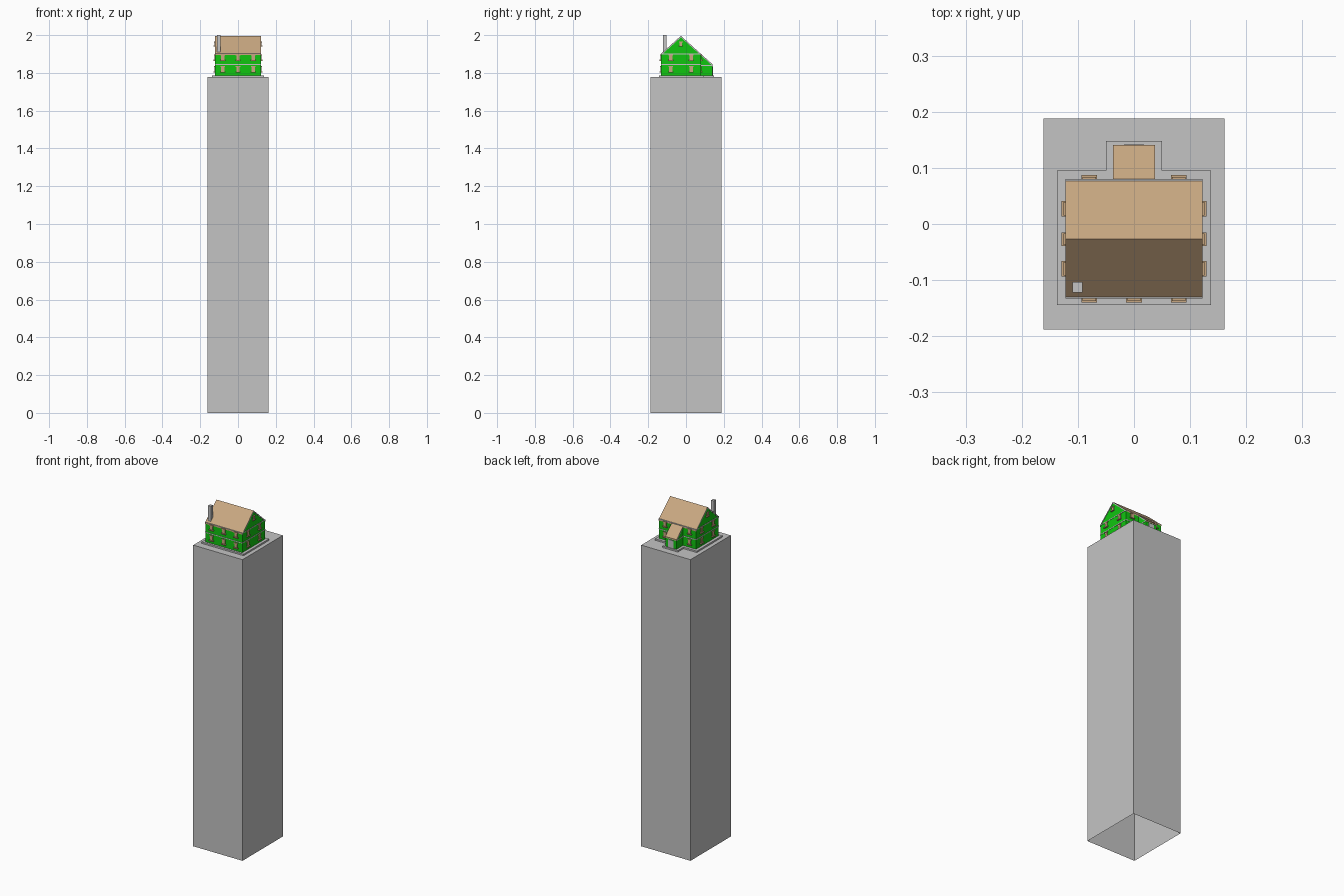
import bpy
import bmesh
from mathutils import Vector

cube = bpy.data.objects.get("Cube")
if cube:
    bpy.data.objects.remove(cube, do_unlink=True)


def material(name, rgb):
    m = bpy.data.materials.new(name)
    m.use_nodes = True
    m.diffuse_color = (*rgb, 1)
    m.node_tree.nodes["Principled BSDF"].inputs["Base Color"].default_value = (*rgb, 1)
    return m


GREY = material("stone grey", (0.55, 0.55, 0.55))
GREEN = material("wall green", (0.005, 0.56, 0.005))
TAN = material("roof tan", (0.58, 0.39, 0.22))


def finish(name, bm, mat):
    bmesh.ops.recalc_face_normals(bm, faces=bm.faces)
    mesh = bpy.data.meshes.new(name)
    bm.to_mesh(mesh)
    bm.free()
    mesh.materials.append(mat)
    ob = bpy.data.objects.new(name, mesh)
    bpy.context.collection.objects.link(ob)
    return ob


def prism(name, outline, axis, a, b, mat, open_start=False):
    """Extrude a 2D outline along x (outline is y, z) or z (outline is x, y)."""
    bm = bmesh.new()
    place = (lambda p: (a, *p)) if axis == "x" else (lambda p: (*p, a))
    step = Vector((b - a, 0, 0)) if axis == "x" else Vector((0, 0, b - a))
    face = bm.faces.new([bm.verts.new(place(p)) for p in outline])
    out = bmesh.ops.extrude_face_region(bm, geom=[face], use_keep_orig=True)
    verts = [g for g in out["geom"] if isinstance(g, bmesh.types.BMVert)]
    bmesh.ops.translate(bm, verts=verts, vec=step)
    if open_start:
        bmesh.ops.delete(bm, geom=[face], context="FACES_ONLY")
    return finish(name, bm, mat)


def box(name, x0, x1, y0, y1, z0, z1, mat, open_start=False):
    outline = [(x0, y0), (x1, y0), (x1, y1), (x0, y1)]
    return prism(name, outline, "z", z0, z1, mat, open_start)


# Main dimensions
HALF, FRONT, BACK, RIDGE = 0.122, -0.133, 0.08, -0.027
PORCH, PORCH_BACK = 0.037, 0.141
GROUND, FLOOR = 1.778, 1.787
WALL, T = 0.0015, 0.007


def roof_z(y):
    return 1.996 - 0.9 * abs(y - RIDGE)


def roof_outline(ys, drop, thick):
    top = [(y, roof_z(y) - drop) for y in ys]
    return top + [(y, z - thick) for y, z in reversed(top)]


# Tall hollow pedestal, open underneath, and stepped plinth
box("pedestal", -0.161, 0.161, -0.188, 0.188, 0, GROUND, GREY, True)
right_side = [(0.137, -0.144), (0.137, 0.095), (0.05, 0.095), (0.05, 0.148)]
left_side = [(-x, y) for x, y in reversed(right_side)]
prism("plinth", right_side + left_side, "z", GROUND, FLOOR, GREY)

# House walls with gables, and rear porch
f, b, w = FRONT + WALL, BACK - WALL, HALF - WALL
prism("house_walls", [(f, FLOOR), (b, FLOOR), (b, roof_z(b) - T / 2),
                      (RIDGE, roof_z(RIDGE) - T / 2), (f, roof_z(f) - T / 2)],
      "x", -w, w, GREEN)
p = PORCH_BACK - WALL
prism("porch_walls", [(b - 0.01, FLOOR), (p, FLOOR), (p, roof_z(p) - T / 2),
                      (b - 0.01, roof_z(b - 0.01) - T / 2)],
      "x", -PORCH + WALL, PORCH - WALL, GREEN)

# Roofs and gable trim
prism("main_roof", roof_outline([FRONT, RIDGE, BACK], 0, T), "x", -HALF, HALF, TAN)
prism("porch_roof", roof_outline([BACK - 0.01, PORCH_BACK], 0, T), "x", -PORCH, PORCH, TAN)
for side, s in (("left", 1), ("right", -1)):
    prism(side + "_gable_trim", roof_outline([FRONT, RIDGE, BACK], 0.001, T),
          "x", s * (HALF - 0.003), s * (HALF + 0.0005), GREY)
    prism(side + "_porch_trim", roof_outline([BACK, PORCH_BACK], 0.001, T),
          "x", s * (PORCH - 0.003), s * (PORCH + 0.0005), GREY)

# Horizontal bands at each storey
for name, z in (("lower_band", 1.841), ("upper_band", 1.898)):
    box(name, -HALF, HALF, FRONT, BACK, z, z + 0.005, GREY)
box("porch_band", -PORCH, PORCH, BACK, PORCH_BACK, 1.837, 1.842, GREY)


def window(name, wall, along, z, width=0.018, height=0.034):
    """Pane with a wider sill and lintel, standing on one of the four walls."""
    parts = (("pane", width, z, z + height, 0.003),
             ("sill", width + 0.010, z, z + 0.006, 0.007),
             ("lintel", width + 0.006, z + height - 0.006, z + height, 0.004))
    for part, wide, z0, z1, out in parts:
        u0, u1 = along - wide / 2, along + wide / 2
        if wall in ("left", "right"):
            s = 1 if wall == "left" else -1
            x0, x1 = sorted((s * (HALF - 0.004), s * (HALF + out)))
            box(f"{name}_{part}", x0, x1, u0, u1, z0, z1, TAN)
        else:
            y0, y1 = ((FRONT - out, FRONT + 0.004) if wall == "front"
                      else (BACK - 0.004, BACK + out))
            box(f"{name}_{part}", u0, u1, y0, y1, z0, z1, TAN)


# Windows on both storeys of every wall, plus one in each gable
layout = {"front": (-0.08, 0, 0.08), "back": (-0.08, 0.08),
          "left": (-0.08, 0.027), "right": (-0.08, 0.027)}
for wall, places in layout.items():
    for i, along in enumerate(places):
        for storey, z in (("lower", 1.802), ("upper", 1.864)):
            window(f"{wall}_{storey}_window_{i + 1}", wall, along, z)
for wall in ("left", "right"):
    window(wall + "_gable_window", wall, RIDGE, 1.94, 0.014, 0.027)

# Back door and chimney
box("back_door", -0.017, 0.017, PORCH_BACK - 0.004, PORCH_BACK + 0.002,
    FLOOR, 1.833, GREY)
box("chimney", -0.11, -0.092, -0.122, -0.103, 1.89, 2.0, GREY)
